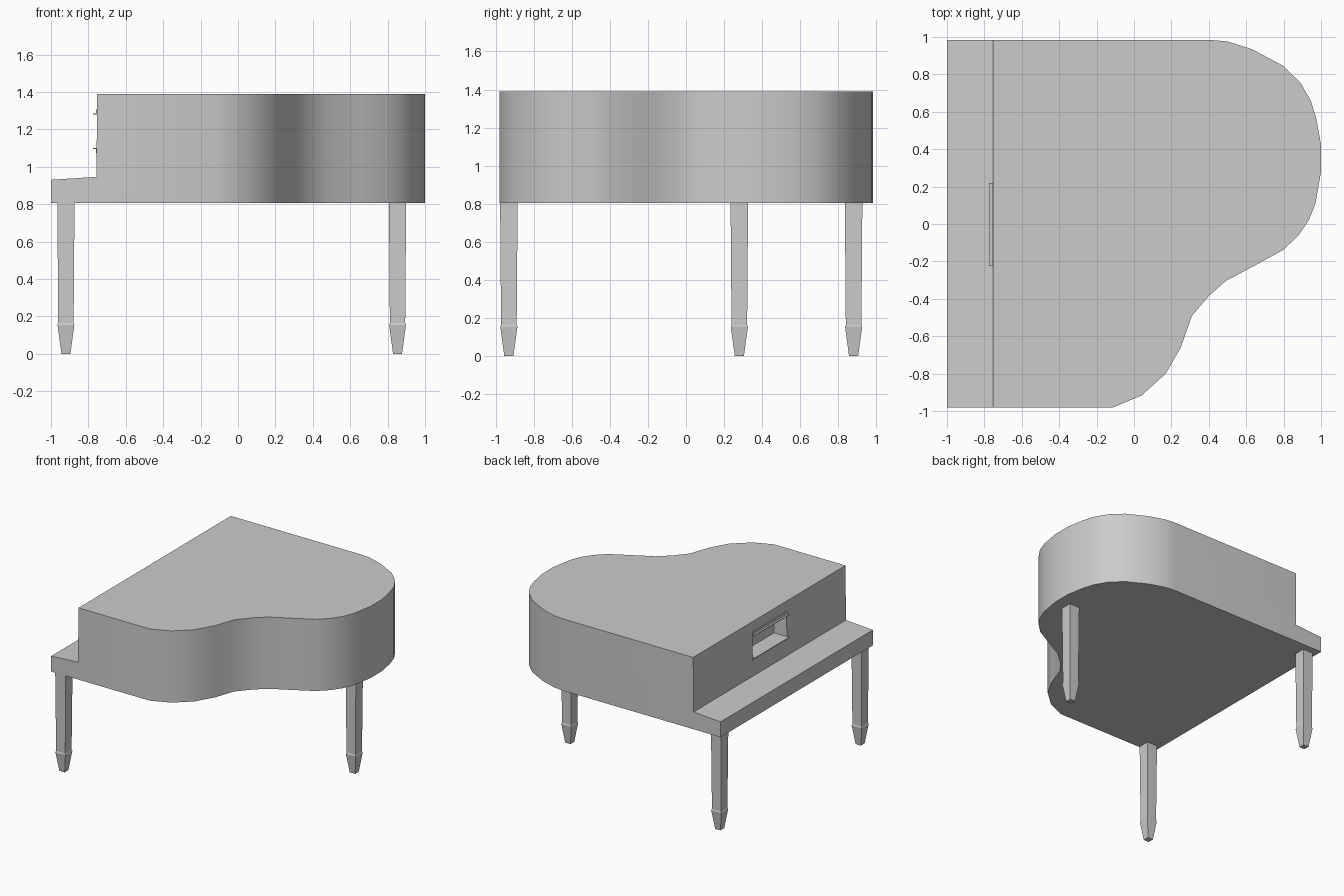
import bpy, bmesh

if "Cube" in bpy.data.objects:
    bpy.data.objects.remove(bpy.data.objects["Cube"])

def finish(bm, name):
    bmesh.ops.recalc_face_normals(bm, faces=bm.faces)
    me = bpy.data.meshes.new(name)
    bm.to_mesh(me)
    bm.free()
    ob = bpy.data.objects.new(name, me)
    bpy.context.collection.objects.link(ob)
    return ob

def prism(name, points, offset):
    """Extrude a closed 3D outline along an offset vector."""
    bm = bmesh.new()
    face = bm.faces.new([bm.verts.new(p) for p in points])
    ext = bmesh.ops.extrude_face_region(bm, geom=[face])
    verts = [g for g in ext["geom"] if isinstance(g, bmesh.types.BMVert)]
    bmesh.ops.translate(bm, vec=offset, verts=verts)
    return finish(bm, name)

def side_prism(name, xz, y0, y1):
    return prism(name, [(x, y0, z) for x, z in xz], (0, y1 - y0, 0))

def stacked_square(name, x, y, rings):
    """Square column through (z, half width) rings."""
    bm = bmesh.new()
    loops = [[bm.verts.new((x + sx * h, y + sy * h, z))
              for sx, sy in ((-1, -1), (1, -1), (1, 1), (-1, 1))] for z, h in rings]
    for a, b in zip(loops, loops[1:]):
        for i in range(4):
            j = (i + 1) % 4
            bm.faces.new((a[i], a[j], b[j], b[i]))
    bm.faces.new(loops[0][::-1])
    bm.faces.new(loops[-1])
    return finish(bm, name)

# Curved case, full height
outline = [(-1, .983), (.42, .983), (.50, .976), (.63, .935), (.795, .847),
           (.89, .755), (.945, .66), (.973, .57), (.999, .43), (1, .28),
           (.97, .11), (.935, .02), (.88, -.06), (.80, -.137), (.65, -.22),
           (.49, -.305), (.40, -.385), (.31, -.49), (.25, -.66), (.17, -.80),
           (.04, -.917), (-.11, -.98), (-1, -.98)]
case = prism("piano_case", [(x, y, .805) for x, y in outline], (0, 0, .585))

# Cut the step above the keyboard cover, then the music desk recess
cutters = [
    side_prism("step_cutter", [(-1.1, .924), (-.757, .946), (-.752, 1.5), (-1.1, 1.5)], -1.1, 1.1),
    side_prism("recess_cutter", [(-.9, 1.1), (-.64, 1.1), (-.64, 1.28), (-.9, 1.28)], -.22, .22),
]
bpy.context.view_layer.objects.active = case
case.select_set(True)
for c in cutters:
    c.hide_render = True
    m = case.modifiers.new("cut", 'BOOLEAN')
    m.operation, m.solver, m.object = 'DIFFERENCE', 'EXACT', c
    bpy.ops.object.modifier_apply(modifier=m.name)
    bpy.data.objects.remove(c, do_unlink=True)
bpy.ops.object.shade_smooth_by_angle(angle=0.6)

# Thin L-shaped lips above and below the recess
for name, z, s in (("upper_lip", 1.28, 1), ("lower_lip", 1.1, -1)):
    side_prism(name, [(-.775, z), (-.75, z), (-.75, z + s * .027), (-.759, z + s * .027),
                      (-.759, z + s * .006), (-.775, z + s * .006)], -.225, .22)

# Three square tapered legs with flared feet
for name, x, y in (("right_front_leg", -.92, -.93), ("left_front_leg", -.92, .88), ("tail_leg", .853, .28)):
    stacked_square(name, x, y, [(0, .024), (.155, .045), (.165, .041), (.806, .046)])
